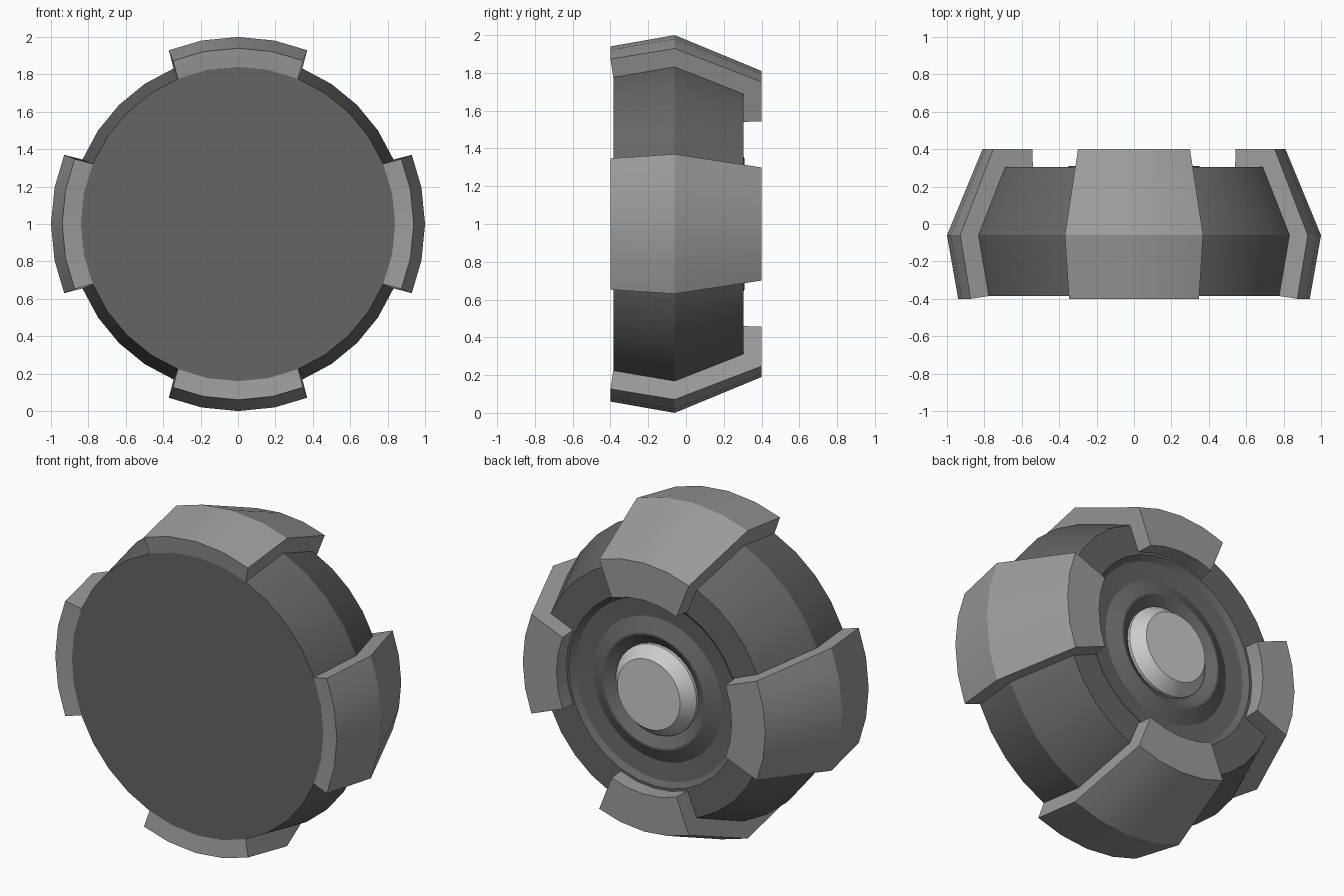
import bpy, bmesh
from math import sin, cos, pi, radians

if "Cube" in bpy.data.objects:
    bpy.data.objects.remove(bpy.data.objects["Cube"])

CENTRE_Z = 1.0
SEGMENTS = 32


def grey(name, value):
    mat = bpy.data.materials.new(name)
    mat.diffuse_color = (value, value, value, 1)
    mat.use_nodes = True
    mat.node_tree.nodes["Principled BSDF"].inputs["Base Color"].default_value = mat.diffuse_color
    return mat


def point(y, r, t):
    return (r * sin(t), y, CENTRE_Z + r * cos(t))


def finish(bm, name, mat):
    bmesh.ops.recalc_face_normals(bm, faces=bm.faces)
    mesh = bpy.data.meshes.new(name)
    bm.to_mesh(mesh)
    bm.free()
    if mat:
        mesh.materials.append(mat)
    obj = bpy.data.objects.new(name, mesh)
    bpy.context.collection.objects.link(obj)
    bpy.ops.object.select_all(action='DESELECT')
    obj.select_set(True)
    bpy.context.view_layer.objects.active = obj
    bpy.ops.object.shade_smooth_by_angle(angle=radians(20))
    return obj


def skin(bm, rings, closed):
    """Join neighbouring rings with quads; cap the ends."""
    n = len(rings[0])
    for a, b in zip(rings, rings[1:]):
        for i in range(n):
            j = (i + 1) % n
            bm.faces.new((a[i], a[j], b[j], b[i]))
    if closed:
        bm.faces.new(rings[0])
        bm.faces.new(rings[-1])


def lathe(name, profile, mat=None):
    """Revolve (y, radius) points around the y axis."""
    bm = bmesh.new()
    rings = [[bm.verts.new(point(y, r, 2 * pi * i / SEGMENTS))
              for i in range(SEGMENTS)] for y, r in profile]
    skin(bm, rings, True)
    return finish(bm, name, mat)


def clamp(name, middle, outer, inner, mat):
    """Sweep a closed cross-section through a short arc."""
    bm = bmesh.new()
    step = 2 * pi / SEGMENTS
    rings = []
    for k in (-2, -1, 0, 1, 2):
        # ends lean in slightly towards the outer skin
        out_t = middle + (k * step if abs(k) < 2 else k / 2 * radians(21.7))
        ring = [bm.verts.new(point(y, r, out_t)) for y, r in outer]
        ring += [bm.verts.new(point(y, r, middle + k * step)) for y, r in inner]
        rings.append(ring)
    skin(bm, rings, True)
    return finish(bm, name, mat)


dark = grey("dark_grey", 0.13)
mid = grey("mid_grey", 0.33)

# Drum body: flat front, bulged side, shallow stepped recess in the back
lathe("body", [(-0.385, 0.84), (-0.06, 0.90), (0.305, 0.745), (0.305, 0.57),
               (0.28, 0.54), (0.27, 0.43), (0.31, 0.345), (0.31, 0.335),
               (0.26, 0.26)], dark)

# Bevelled hub in the middle of the back
lathe("hub", [(0.24, 0.27), (0.285, 0.27), (0.355, 0.21)])

# Four clamps hooked over the rim
outer = [(-0.40, 0.94), (-0.06, 1.0), (0.40, 0.81), (0.40, 0.585)]
inner = [(0.305, 0.585), (0.305, 0.745), (-0.06, 0.90), (-0.385, 0.84)]
for i, side in enumerate(("top", "right", "bottom", "left")):
    clamp(side + "_clamp", i * pi / 2, outer, inner, mid)
